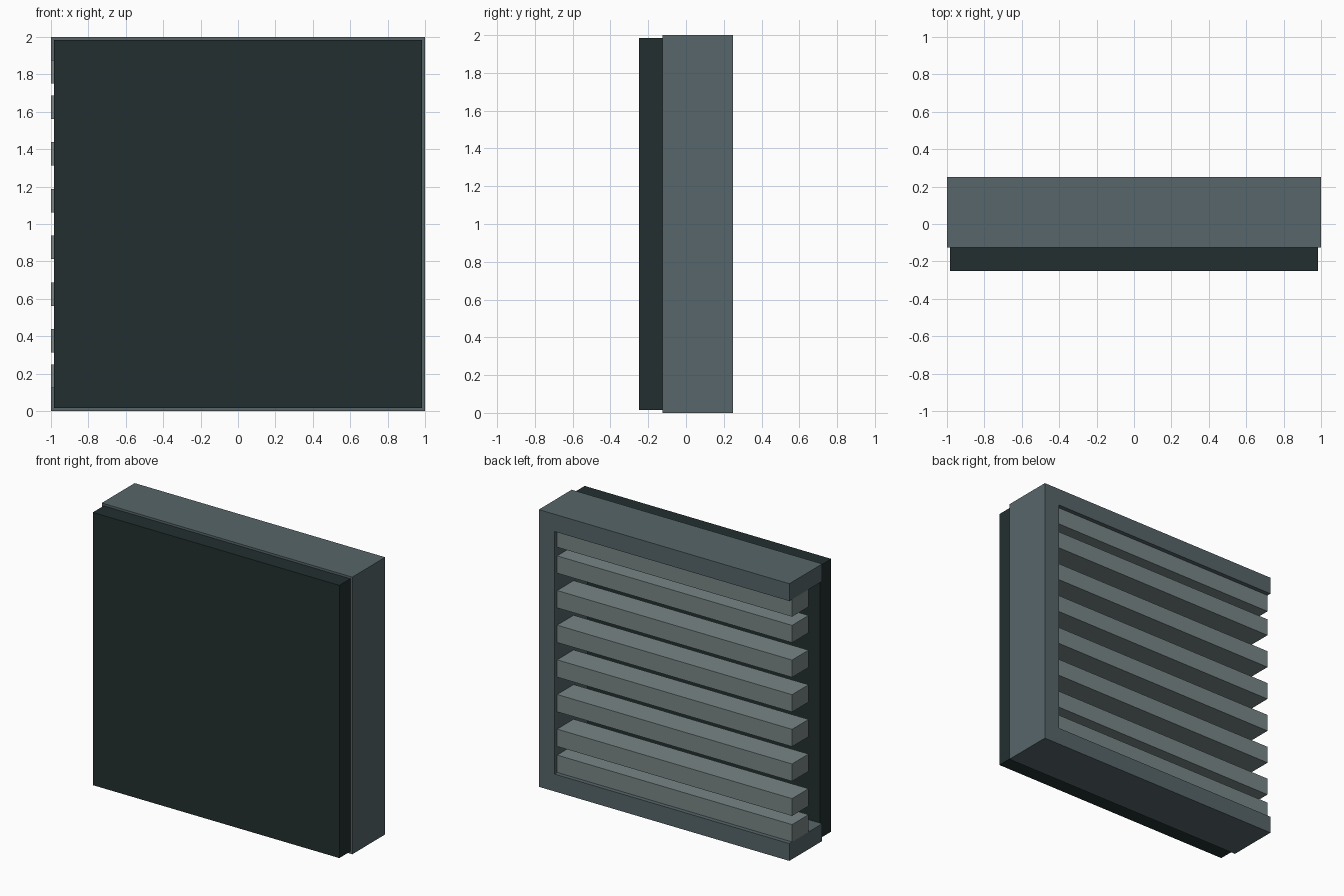
import bpy
import bmesh

cube = bpy.data.objects.get("Cube")
if cube:
    bpy.data.objects.remove(cube, do_unlink=True)


def material(name, rgb):
    mat = bpy.data.materials.new(name)
    mat.use_nodes = True
    colour = (*rgb, 1.0)
    mat.diffuse_color = colour
    mat.node_tree.nodes["Principled BSDF"].inputs["Base Color"].default_value = colour
    return mat


def finish(name, bm, mat):
    bmesh.ops.recalc_face_normals(bm, faces=bm.faces)
    mesh = bpy.data.meshes.new(name)
    bm.to_mesh(mesh)
    bm.free()
    mesh.materials.append(mat)
    obj = bpy.data.objects.new(name, mesh)
    bpy.context.collection.objects.link(obj)
    return obj


def box(name, low, high, mat):
    bm = bmesh.new()
    bmesh.ops.create_cube(bm, size=1)
    for v in bm.verts:
        v.co = [high[i] if v.co[i] > 0 else low[i] for i in range(3)]
    return finish(name, bm, mat)


dark = material("dark slate", (0.017, 0.028, 0.029))
slate = material("slate grey", (0.095, 0.133, 0.144))
light = material("light grey", (0.19, 0.235, 0.235))

WALL = 0.125   # frame wall thickness
BACK = 0.25    # rear plane of the frame
FRONT = -0.125  # plane where frame meets panel

# Front panel, slightly smaller than the frame
EDGE = 0.016
box("front_panel", (-1 + EDGE, -BACK, EDGE), (1 - EDGE, FRONT, 2 - EDGE), dark)

# Three-sided frame, open on the right, extruded from a C profile
profile = [(-1, 0), (1, 0), (1, 2), (-1, 2), (-1, 2 - WALL),
           (1 - WALL, 2 - WALL), (1 - WALL, WALL), (-1, WALL)]
bm = bmesh.new()
face = bm.faces.new([bm.verts.new((x, FRONT, z)) for x, z in profile])
side = bmesh.ops.extrude_face_region(bm, geom=[face])["geom"]
bmesh.ops.translate(bm, vec=(0, BACK - FRONT, 0),
                    verts=[g for g in side if isinstance(g, bmesh.types.BMVert)])
finish("frame", bm, slate)

# Slats: one against each rail and six evenly spaced between
bottoms = [WALL] + [0.3125 + 0.25 * i for i in range(6)] + [2 - 2 * WALL]
for i, z in enumerate(bottoms):
    box(f"slat_{i + 1}", (-1, 0.031, z), (1 - WALL, 0.219, z + WALL), light)
